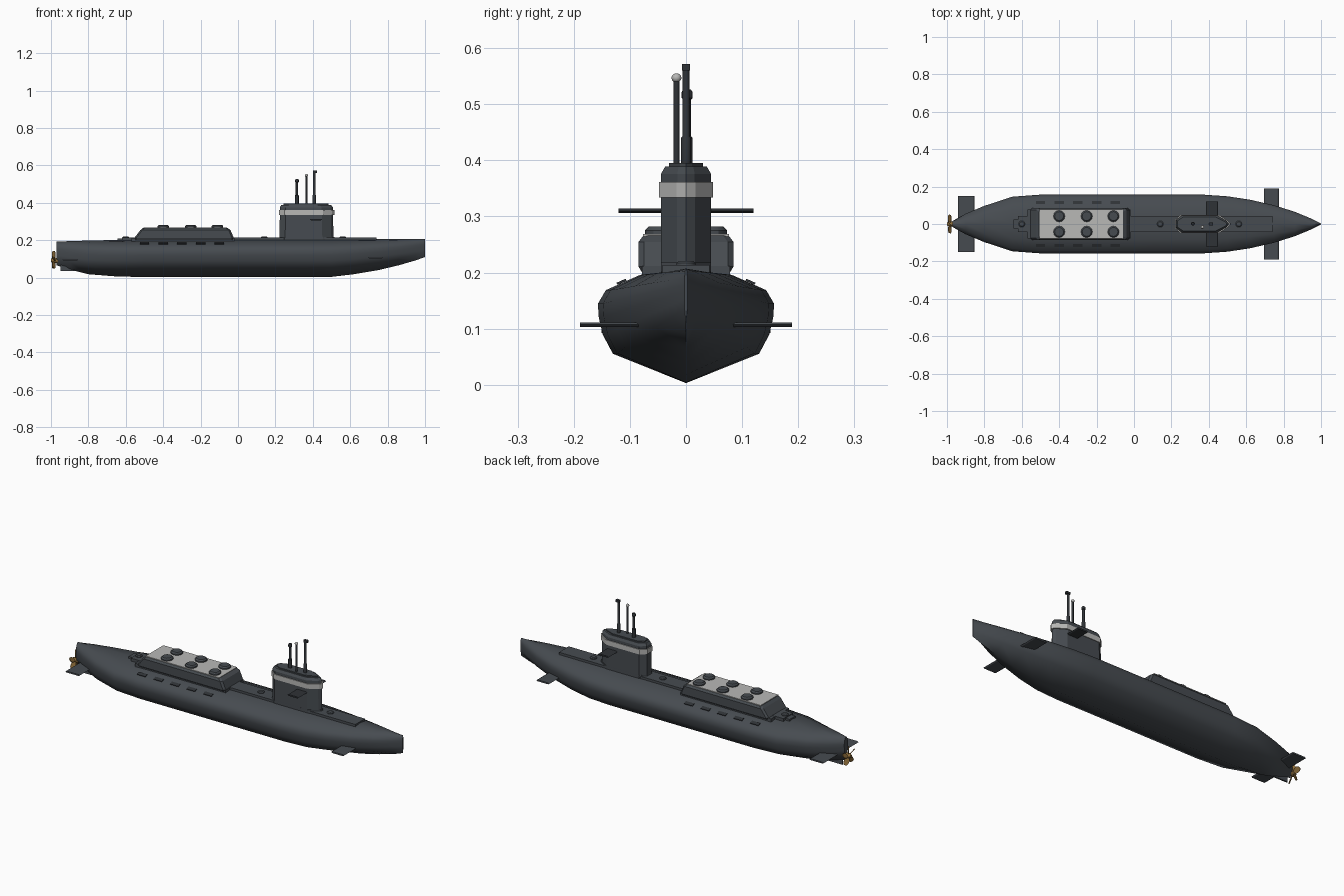
import bpy, bmesh, math
from mathutils import Matrix

if "Cube" in bpy.data.objects:
    bpy.data.objects.remove(bpy.data.objects["Cube"])


def mat(name, c):
    m = bpy.data.materials.new(name)
    m.diffuse_color = (*c, 1)
    m.use_nodes = True
    m.node_tree.nodes["Principled BSDF"].inputs["Base Color"].default_value = m.diffuse_color
    return m


HULL = mat("hull grey", (0.062, 0.071, 0.081))
DARK = mat("dark grey", (0.028, 0.032, 0.037))
LIGHT = mat("light grey", (0.48, 0.48, 0.47))
BRONZE = mat("bronze", (0.28, 0.16, 0.045))


def finish(name, bm, m, smooth=None):
    bmesh.ops.recalc_face_normals(bm, faces=bm.faces)
    me = bpy.data.meshes.new(name)
    bm.to_mesh(me)
    bm.free()
    ob = bpy.data.objects.new(name, me)
    bpy.context.collection.objects.link(ob)
    me.materials.append(m)
    if smooth:
        bpy.ops.object.select_all(action='DESELECT')
        ob.select_set(True)
        bpy.context.view_layer.objects.active = ob
        bpy.ops.object.shade_smooth_by_angle(angle=math.radians(smooth))
    return ob


def loft(name, rings, m, smooth=None):
    """Skin a list of equal-length closed rings and cap both ends."""
    bm = bmesh.new()
    vs = [[bm.verts.new(p) for p in r] for r in rings]
    n = len(vs[0])
    for a, b in zip(vs, vs[1:]):
        for i in range(n):
            bm.faces.new((a[i], a[(i + 1) % n], b[(i + 1) % n], b[i]))
    bm.faces.new(vs[0])
    bm.faces.new(vs[-1])
    return finish(name, bm, m, smooth)


def box(name, x0, x1, y0, y1, z0, z1, m):
    return loft(name, [[(x0, y0, z), (x1, y0, z), (x1, y1, z), (x0, y1, z)] for z in (z0, z1)], m)


def lathe(name, x, y, prof, m, n=12, smooth=40):
    """Vertical turned part from (radius, z) pairs."""
    return loft(name, [[(x + r * math.cos(2 * math.pi * i / n), y + r * math.sin(2 * math.pi * i / n), z)
                        for i in range(n)] for r, z in prof], m, smooth)


# Hull: stations of x, half width, keel height, top height
half = [(0.83, 0.26), (0.945, 0.43), (0.99, 0.58), (1.0, 0.70), (0.91, 0.82), (0.52, 0.955)]
section = [(0, 0)] + half + [(0, 1)] + [(-w, t) for w, t in reversed(half)]
stations = [(-0.97, 0.016, 0.066, 0.192), (-0.9, 0.055, 0.043, 0.195), (-0.8, 0.097, 0.018, 0.198),
            (-0.65, 0.146, 0.006, 0.201), (-0.5, 0.157, 0.003, 0.204), (0, 0.157, 0.003, 0.205),
            (0.37, 0.157, 0.003, 0.205), (0.5, 0.148, 0.004, 0.205), (0.62, 0.130, 0.018, 0.205),
            (0.75, 0.100, 0.040, 0.206), (0.86, 0.065, 0.066, 0.207), (0.95, 0.028, 0.092, 0.207),
            (1.0, 0.003, 0.110, 0.207)]
loft("hull", [[(x, w * s, b + (t - b) * k) for s, k in section] for x, w, b, t in stations], HULL, 60)

# Raised deck walkway
box("deck_walkway", -0.62, 0.74, -0.042, 0.042, 0.185, 0.213, HULL)
box("aft_deck_step", -0.645, -0.54, -0.025, 0.025, 0.185, 0.209, HULL)
box("casing_apron", -0.57, -0.02, -0.078, 0.078, 0.185, 0.212, HULL)

# Missile casing with chamfered shoulders
def rect(x0, x1, w, z):
    c = 0.01
    return [(x0, -w + c, z), (x0 + c, -w, z), (x1 - c, -w, z), (x1, -w + c, z),
            (x1, w - c, z), (x1 - c, w, z), (x0 + c, w, z), (x0, w - c, z)]


loft("missile_casing", [rect(-0.556, -0.022, 0.075, 0.195), rect(-0.555, -0.022, 0.085, 0.211),
                        rect(-0.522, -0.040, 0.085, 0.254), rect(-0.508, -0.058, 0.076, 0.266)], HULL)
box("casing_top_panel", -0.506, -0.060, -0.077, 0.077, 0.264, 0.2685, LIGHT)
for x in (-0.4, -0.253, -0.11):
    for y in (-0.042, 0.042):
        lathe("missile_hatch", x, y, [(0.031, 0.264), (0.031, 0.275), (0.024, 0.282)], HULL, 12, 30)

# Flood slots on the hull shoulders
for i in range(5):
    x = -0.5 + i * 0.1
    for s in (-1, 1):
        ob = box("flood_slot", -0.025, 0.025, -0.009, 0.009, -0.002, 0.002, DARK)
        ob.data.transform(Matrix.Translation((x, s * 0.115, 0.1835)) @ Matrix.Rotation(-s * 0.42, 4, 'X'))

# Small deck hatches
for x in (-0.6, 0.14, 0.56):
    lathe("deck_hatch", x, 0, [(0.017, 0.205), (0.017, 0.217), (0.012, 0.221)], HULL, 12, 30)


# Sail with pointed front and chamfered back
def sail(x0, x1, w, z):
    p = [(x0, w * 0.45), (x0 + 0.03, w), (x1 - 0.06, w), (x1 - 0.012, w * 0.35)]
    return [(x, y, z) for x, y in p] + [(x1, 0, z)] + [(x, -y, z) for x, y in reversed(p)]


loft("sail_foot", [sail(0.217, 0.520, 0.044, 0.2), sail(0.222, 0.514, 0.045, 0.218)], HULL)
loft("sail", [sail(0.222, 0.511, 0.045, 0.2), sail(0.224, 0.507, 0.0445, 0.376),
              sail(0.232, 0.497, 0.037, 0.389)], HULL)
loft("sail_band", [sail(0.219, 0.515, 0.0485, z) for z in (0.334, 0.361)], LIGHT)
loft("sail_cap", [sail(0.243, 0.485, 0.030, z) for z in (0.385, 0.395)], HULL)

# Masts
lathe("snorkel_mast", 0.315, 0.002, [(0.010, 0.39), (0.010, 0.44), (0.0065, 0.443), (0.0065, 0.508),
                                     (0.010, 0.511), (0.010, 0.521), (0.007, 0.526)], DARK)
lathe("antenna_mast", 0.366, -0.017, [(0.0055, 0.39), (0.0055, 0.542)], DARK)
lathe("antenna_ball", 0.366, -0.017, [(0.001 + 0.008 * math.sin(a * math.pi / 6),
      0.547 - 0.008 * math.cos(a * math.pi / 6)) for a in range(7)], LIGHT)
lathe("periscope_mast", 0.408, 0, [(0.009, 0.39), (0.009, 0.44), (0.0065, 0.443), (0.0065, 0.563)], DARK)
box("periscope_head", 0.401, 0.423, -0.0075, 0.0075, 0.560, 0.572, DARK)

# Diving planes and rudder
def plane(name, x0, x1, y0, y1, z, h=0.004):
    for s in (-1, 1):
        r = []
        for y in (y0, y1):
            r.append([(x0, s * y, z), (x0 + 0.006, s * y, z + h), (x1 - 0.006, s * y, z + h),
                      (x1, s * y, z), (x1 - 0.006, s * y, z - h), (x0 + 0.006, s * y, z - h)])
        loft(name, r, DARK if name == "sail_plane" else HULL)


plane("sail_plane", 0.384, 0.450, 0.03, 0.120, 0.310)
plane("bow_plane", 0.696, 0.774, 0.05, 0.189, 0.107)
plane("stern_plane", -0.940, -0.854, 0.01, 0.151, 0.096)
box("rudder", -0.95, -0.86, -0.004, 0.004, 0.034, 0.12, HULL)

# Propeller: hub and five pitched blades around the x axis
hub = lathe("propeller_hub", 0, 0, [(0.008, -0.016), (0.013, -0.006), (0.013, 0.022)], BRONZE)
hub.data.transform(Matrix.Translation((-0.984, 0, 0.092)) @ Matrix.Rotation(math.pi / 2, 4, 'Y'))
for i in range(5):
    b = loft("propeller_blade", [[(-0.002, -w, z), (0.002, -w, z), (0.002, w, z), (-0.002, w, z)]
                                 for w, z in ((0.006, 0.006), (0.014, 0.028), (0.013, 0.042), (0.006, 0.051))],
             BRONZE)
    b.data.transform(Matrix.Translation((-0.985, 0, 0.092)) @ Matrix.Rotation(i * math.tau / 5, 4, 'X')
                     @ Matrix.Rotation(0.7, 4, 'Z'))
